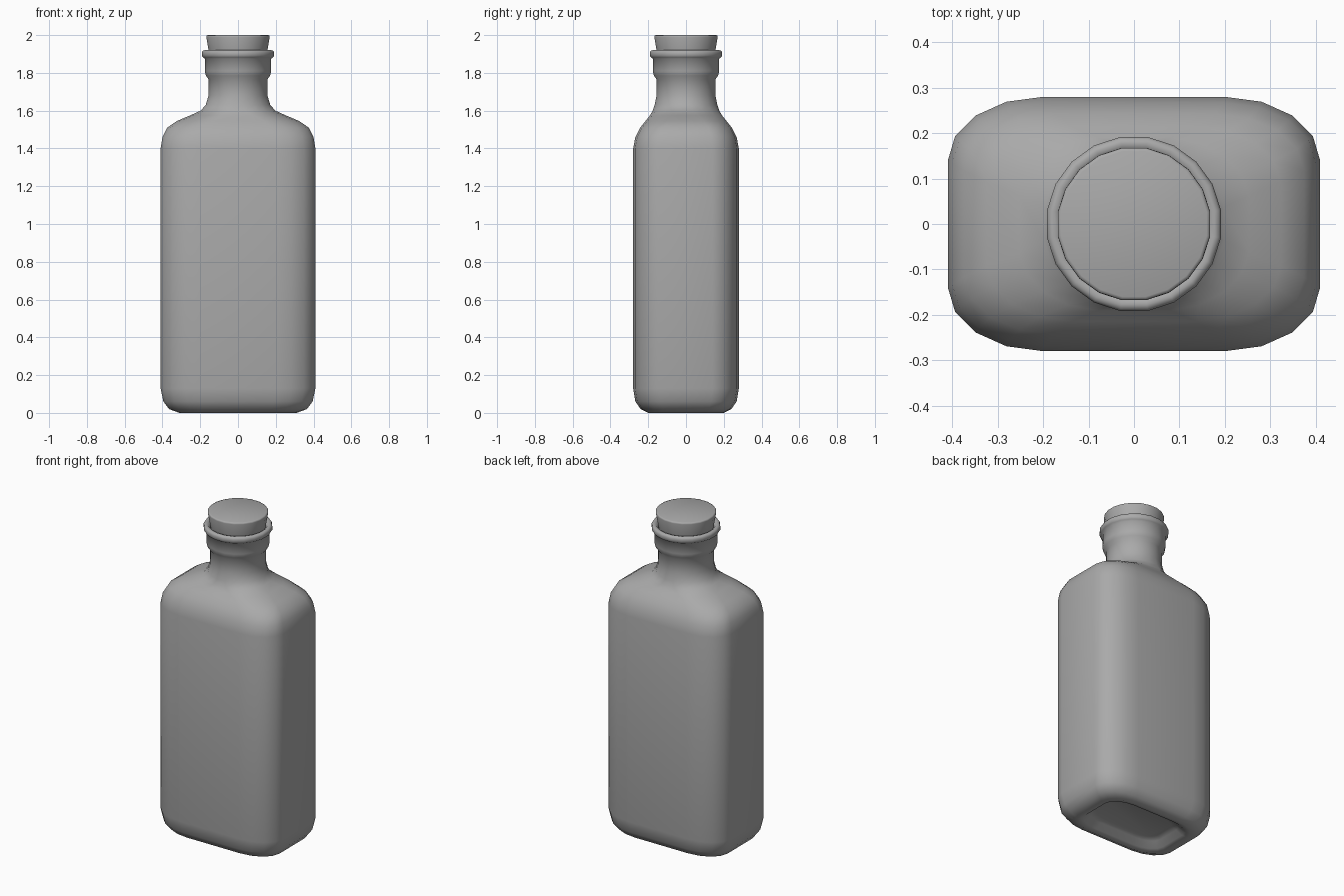
import bpy, bmesh
from math import sin, cos, radians

cube = bpy.data.objects.get("Cube")
if cube:
    bpy.data.objects.remove(cube, do_unlink=True)

grey = bpy.data.materials.new("plain grey")
grey.use_nodes = True
COLOUR = (0.4, 0.4, 0.4, 1)
grey.diffuse_color = COLOUR
grey.node_tree.nodes["Principled BSDF"].inputs["Base Color"].default_value = COLOUR


def ring(z, a, b, roundness):
    """Twenty points: a rounded rectangle blended towards a circle."""
    points = []
    for quarter in range(4):
        sx = 1 if quarter in (0, 3) else -1
        sy = 1 if quarter < 2 else -1
        steps = range(5) if sx == sy else range(4, -1, -1)
        for i in steps:
            t, c = radians(22.5 * i), radians(9 + 18 * i)
            x = a * (0.49 + 0.51 * cos(t)) * (1 - roundness) + a * cos(c) * roundness
            y = b * (0.5 + 0.5 * sin(t)) * (1 - roundness) + b * sin(c) * roundness
            points.append((sx * x, sy * y, z))
    return points


def loft(name, sections, angle):
    """Skin a stack of rings and close both ends."""
    bm = bmesh.new()
    loops = [[bm.verts.new(p) for p in ring(*s)] for s in sections]
    for low, high in zip(loops, loops[1:]):
        for i in range(len(low)):
            j = (i + 1) % len(low)
            bm.faces.new((low[i], low[j], high[j], high[i]))
    bm.faces.new(loops[0][::-1])
    bm.faces.new(loops[-1])
    bmesh.ops.recalc_face_normals(bm, faces=bm.faces)
    mesh = bpy.data.meshes.new(name)
    bm.to_mesh(mesh)
    bm.free()
    mesh.materials.append(grey)
    obj = bpy.data.objects.new(name, mesh)
    bpy.context.collection.objects.link(obj)
    bpy.ops.object.select_all(action="DESELECT")
    obj.select_set(True)
    bpy.context.view_layer.objects.active = obj
    bpy.ops.object.shade_smooth_by_angle(angle=radians(angle))
    return obj


# Body: recessed base, straight walls and sloping shoulders
base = [(0.05, 0.22, 0.11, 0), (0.04, 0.25, 0.14, 0), (0.01, 0.28, 0.17, 0),
        (0, 0.31, 0.2, 0), (0.02, 0.365, 0.24, 0), (0.06, 0.395, 0.268, 0),
        (0.13, 0.41, 0.28, 0)]
shoulders = [(1.4, 0.41, 0.28, 0), (1.46, 0.4, 0.268, 0), (1.51, 0.375, 0.243, 0.05),
             (1.545, 0.325, 0.215, 0.2), (1.575, 0.255, 0.192, 0.5),
             (1.6, 0.2, 0.178, 0.85), (1.63, 0.173, 0.168, 1), (1.68, 0.158, 0.158, 1)]

# Neck: collar, rolled lip and open mouth
neck = [(z, r, r, 1) for z, r in [
    (1.765, 0.157), (1.785, 0.172), (1.81, 0.178), (1.875, 0.178),
    (1.882, 0.188), (1.892, 0.194), (1.908, 0.194), (1.917, 0.189),
    (1.92, 0.18), (1.917, 0.168), (1.9, 0.156), (1.82, 0.145)]]
loft("bottle", base + shoulders + neck, 70)

# Tapered stopper with a slightly softened top edge
loft("stopper", [(z, r, r, 1) for z, r in [
    (1.83, 0.14), (1.91, 0.156), (1.99, 0.17), (1.997, 0.169), (2.0, 0.162)]], 60)
